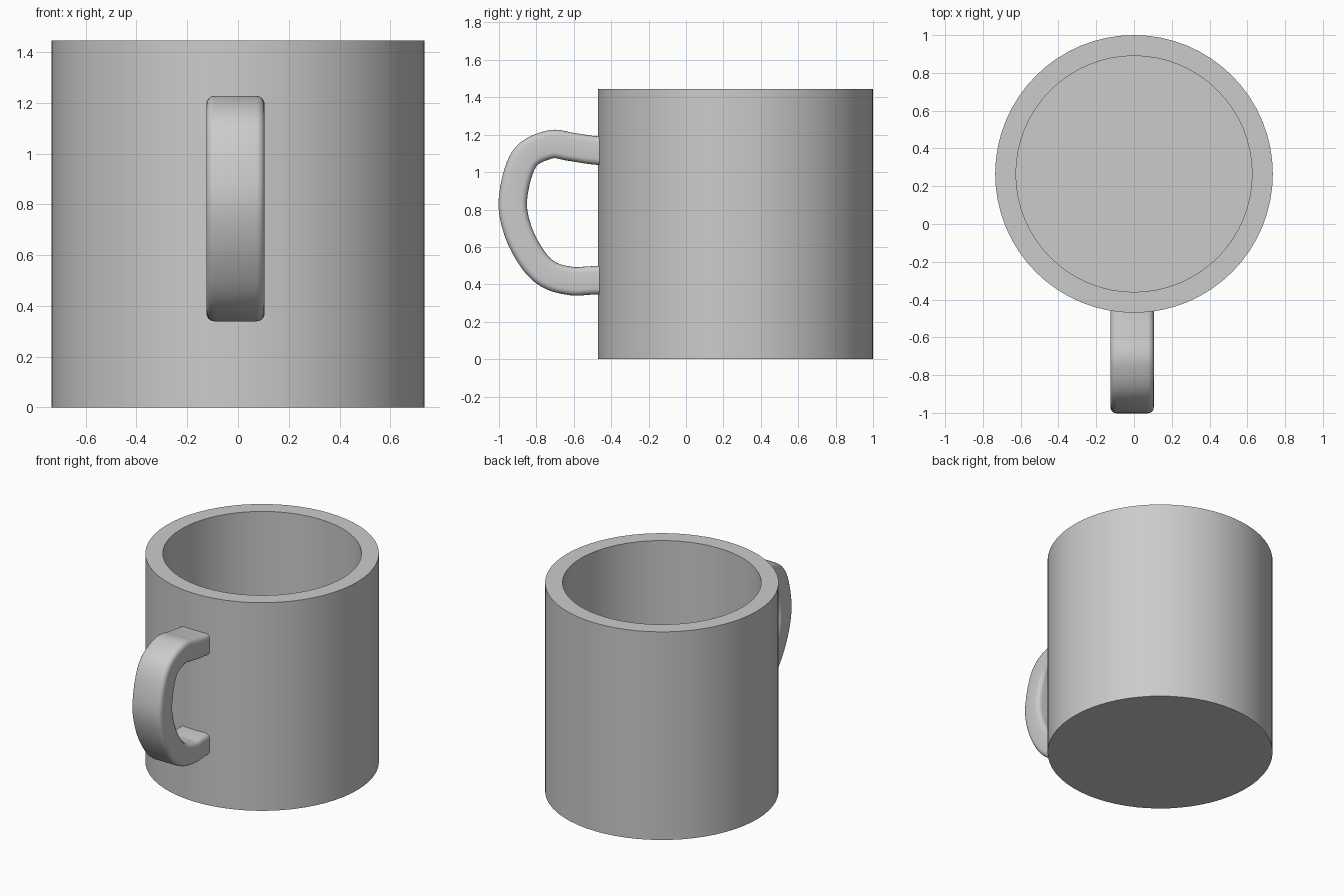
import bpy, bmesh, math
from mathutils import Vector

if "Cube" in bpy.data.objects:
    bpy.data.objects.remove(bpy.data.objects["Cube"])

CUP_Y, R_OUT, R_IN, HEIGHT, FLOOR = 0.265, 0.735, 0.625, 1.445, 0.11


def skin(name, rings):
    """Join equal-size closed rings with quads and cap both ends."""
    bm = bmesh.new()
    loops = [[bm.verts.new(p) for p in ring] for ring in rings]
    n = len(loops[0])
    for a, b in zip(loops, loops[1:]):
        for i in range(n):
            j = (i + 1) % n
            bm.faces.new((a[i], a[j], b[j], b[i]))
    bm.faces.new(loops[0])
    bm.faces.new(loops[-1])
    bmesh.ops.recalc_face_normals(bm, faces=bm.faces)
    mesh = bpy.data.meshes.new(name)
    bm.to_mesh(mesh)
    bm.free()
    obj = bpy.data.objects.new(name, mesh)
    bpy.context.collection.objects.link(obj)
    bpy.ops.object.select_all(action='DESELECT')
    obj.select_set(True)
    bpy.context.view_layer.objects.active = obj
    bpy.ops.object.shade_smooth_by_angle(angle=math.radians(35))
    return obj


def circle(r, z, n=64):
    return [(r * math.cos(math.tau * i / n), CUP_Y + r * math.sin(math.tau * i / n), z)
            for i in range(n)]


def smooth_path(pts, steps=8):
    """Catmull-Rom curve through the points."""
    p = [2 * pts[0] - pts[1]] + pts + [2 * pts[-1] - pts[-2]]
    out = []
    for a, b, c, d in zip(p, p[1:], p[2:], p[3:]):
        for k in range(steps):
            t = k / steps
            out.append(0.5 * (2 * b + (c - a) * t + (2 * a - 5 * b + 4 * c - d) * t * t
                              + (3 * b - a - 3 * c + d) * t ** 3))
    return out + [pts[-1]]


def rounded_rect(w, h, r, steps=4):
    pts = []
    for q, (sx, sy) in enumerate(((1, 1), (-1, 1), (-1, -1), (1, -1))):
        for k in range(steps + 1):
            a = math.pi / 2 * (q + k / steps)
            pts.append((sx * (w / 2 - r) + r * math.cos(a),
                        sy * (h / 2 - r) + r * math.sin(a)))
    return pts


# Hollow straight-sided cup
skin("cup", [circle(R_OUT, 0), circle(R_OUT, HEIGHT), circle(R_IN, HEIGHT), circle(R_IN, FLOOR)])

# Handle: rounded strap swept along a path in the y-z plane
path = smooth_path([Vector((0, y, z)) for y, z in (
    (-0.43, 1.111), (-0.52, 1.120), (-0.62, 1.136), (-0.73, 1.147), (-0.865, 1.07),
    (-0.925, 0.86), (-0.90, 0.69), (-0.82, 0.535), (-0.73, 0.45), (-0.61, 0.417),
    (-0.52, 0.420), (-0.43, 0.424))])
section = rounded_rect(0.23, 0.152, 0.032)
rings = []
for i, p in enumerate(path):
    t = (path[min(i + 1, len(path) - 1)] - path[max(i - 1, 0)]).normalized()
    normal = Vector((0, -t.z, t.y))
    rings.append([p + Vector((u - 0.01, 0, 0)) + normal * v for u, v in section])
skin("handle", rings)
